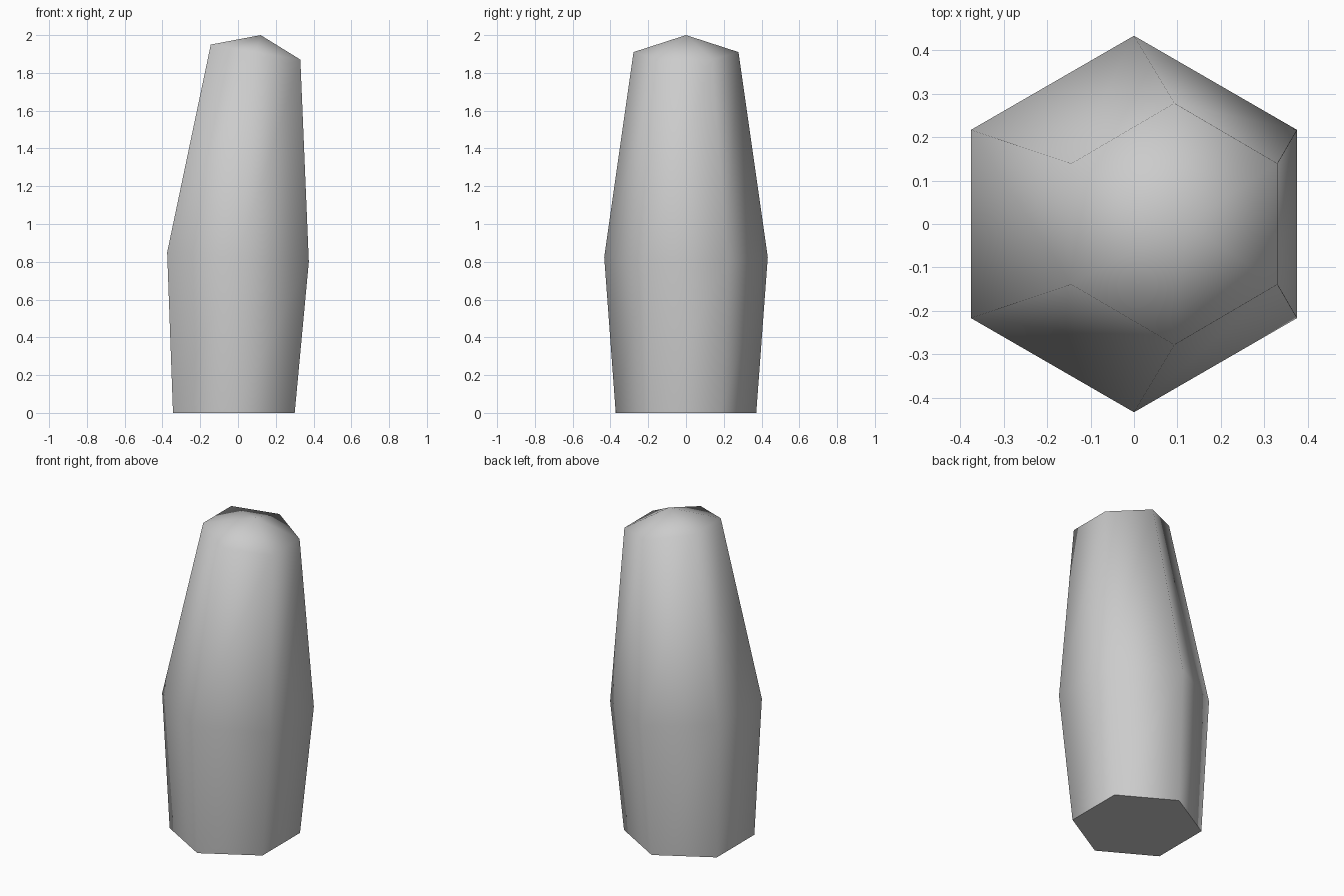
import bpy, bmesh, math

cube = bpy.data.objects.get("Cube")
if cube:
    bpy.data.objects.remove(cube, do_unlink=True)

# Material
grey = bpy.data.materials.new("plain grey")
grey.use_nodes = True
colour = (0.6, 0.6, 0.6, 1)
grey.diffuse_color = colour
grey.node_tree.nodes["Principled BSDF"].inputs["Base Color"].default_value = colour

SIDES = 6
# Rings: centre x, centre z, radius, x shrink from tilt, z drop per unit x
RINGS = [(-0.022, 0, 0.372, 1, 0),
         (0, 0.825, 0.433, 1, 0.067),
         (0.093, 1.91, 0.278, 0.985, 0.168)]
APEX = (0.12, 0, 2.0)


def add_ring(bm, cx, cz, radius, shrink, slope):
    ring = []
    for i in range(SIDES):
        angle = math.radians(30) + math.tau * i / SIDES
        dx = radius * math.cos(angle) * shrink
        ring.append(bm.verts.new((cx + dx, radius * math.sin(angle), cz - slope * dx)))
    return ring


# Leaning six-sided column with a shallow pointed cap
bm = bmesh.new()
rings = [add_ring(bm, *r) for r in RINGS]
tip = bm.verts.new(APEX)
bm.faces.new(reversed(rings[0]))
for i in range(SIDES):
    j = (i + 1) % SIDES
    for low, high in zip(rings, rings[1:]):
        bm.faces.new((low[i], low[j], high[j], high[i]))
    bm.faces.new((rings[-1][i], rings[-1][j], tip))
bmesh.ops.recalc_face_normals(bm, faces=bm.faces)

mesh = bpy.data.meshes.new("leaning_column")
bm.to_mesh(mesh)
bm.free()
mesh.materials.append(grey)
column = bpy.data.objects.new("leaning_column", mesh)
bpy.context.collection.objects.link(column)

# Smooth sides and cap, crisp base edge
bpy.ops.object.select_all(action="DESELECT")
column.select_set(True)
bpy.context.view_layer.objects.active = column
bpy.ops.object.shade_smooth_by_angle(angle=math.radians(75))
